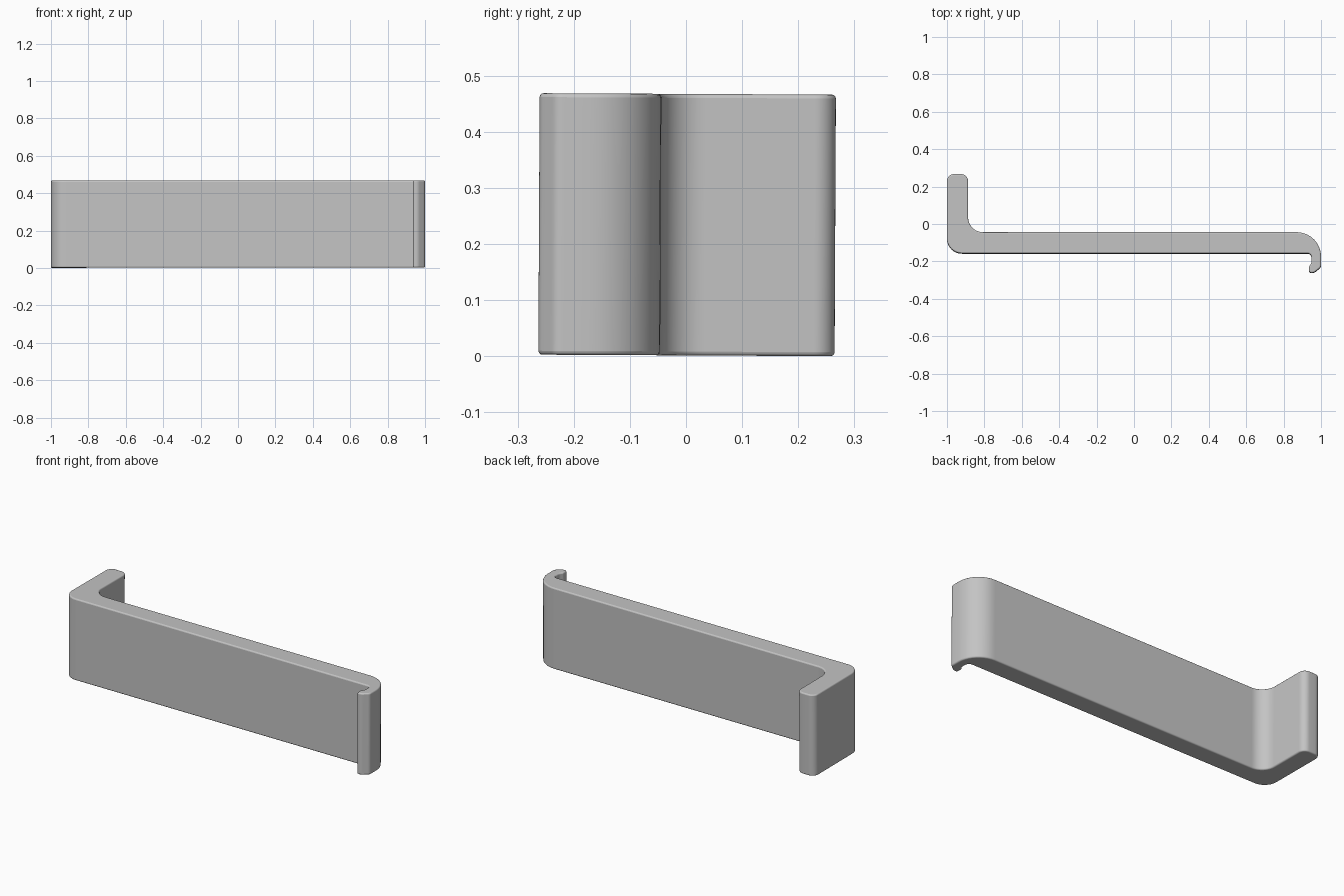
import bpy, bmesh, math
from mathutils import Vector, Matrix

HEIGHT = 0.466

cube = bpy.data.objects.get("Cube")
if cube:
    bpy.data.objects.remove(cube, do_unlink=True)

grey = bpy.data.materials.new("plain grey")
grey.use_nodes = True
colour = (0.55, 0.55, 0.55, 1)
grey.diffuse_color = colour
grey.node_tree.nodes["Principled BSDF"].inputs["Base Color"].default_value = colour


def fillet(corners, steps=10):
    """Round each (x, y, radius) corner of a closed outline."""
    outline = []
    for i, (x, y, radius) in enumerate(corners):
        p = Vector((x, y))
        a = (Vector(corners[i - 1][:2]) - p).normalized()
        b = (Vector(corners[(i + 1) % len(corners)][:2]) - p).normalized()
        half = a.angle(b) / 2
        centre = p + (a + b).normalized() * radius / math.sin(half)
        start = p + a * radius / math.tan(half) - centre
        end = p + b * radius / math.tan(half) - centre
        sweep = end.angle_signed(start)
        for k in range(steps + 1):
            outline.append(centre + Matrix.Rotation(sweep * k / steps, 2) @ start)
    return outline


# Bracket outline, counter-clockwise: bar, curled hook, upright leg
outline = fillet([
    (-1.0, -0.158, 0.08),
    (0.949, -0.158, 0.022),
    (0.949, -0.209, 0.03),
    (0.936, -0.229, 0.02),
    (0.936, -0.262, 0.012),
    (0.962, -0.262, 0.03),
    (1.0, -0.232, 0.025),
    (1.0, -0.045, 0.13),
    (-0.887, -0.045, 0.08),
    (-0.887, 0.266, 0.038),
    (-1.0, 0.266, 0.038),
])

# Extrude the outline upward
bm = bmesh.new()
base = bm.faces.new([bm.verts.new((p.x, p.y, 0)) for p in outline])
top = bmesh.ops.extrude_face_region(bm, geom=[base])["geom"]
bmesh.ops.translate(bm, vec=(0, 0, HEIGHT),
                    verts=[v for v in top if isinstance(v, bmesh.types.BMVert)])
bmesh.ops.recalc_face_normals(bm, faces=bm.faces)

# Slight backward lean, resting on the ground
bmesh.ops.rotate(bm, verts=bm.verts, cent=(0, 0, HEIGHT / 2),
                 matrix=Matrix.Rotation(-0.005, 3, 'X'))
low = min(v.co.z for v in bm.verts)
bmesh.ops.translate(bm, verts=bm.verts, vec=(0, 0, -low))

mesh = bpy.data.meshes.new("hooked_bracket")
bm.to_mesh(mesh)
bm.free()
mesh.materials.append(grey)
bracket = bpy.data.objects.new("hooked_bracket", mesh)
bpy.context.collection.objects.link(bracket)

# Soft rim on the top and bottom edges
rim = bracket.modifiers.new("rim", 'BEVEL')
rim.width = 0.007
rim.segments = 3
rim.limit_method = 'ANGLE'
rim.angle_limit = math.radians(60)
rim.use_clamp_overlap = False

bpy.ops.object.select_all(action='DESELECT')
bracket.select_set(True)
bpy.context.view_layer.objects.active = bracket
bpy.ops.object.shade_smooth_by_angle(angle=math.radians(40))
